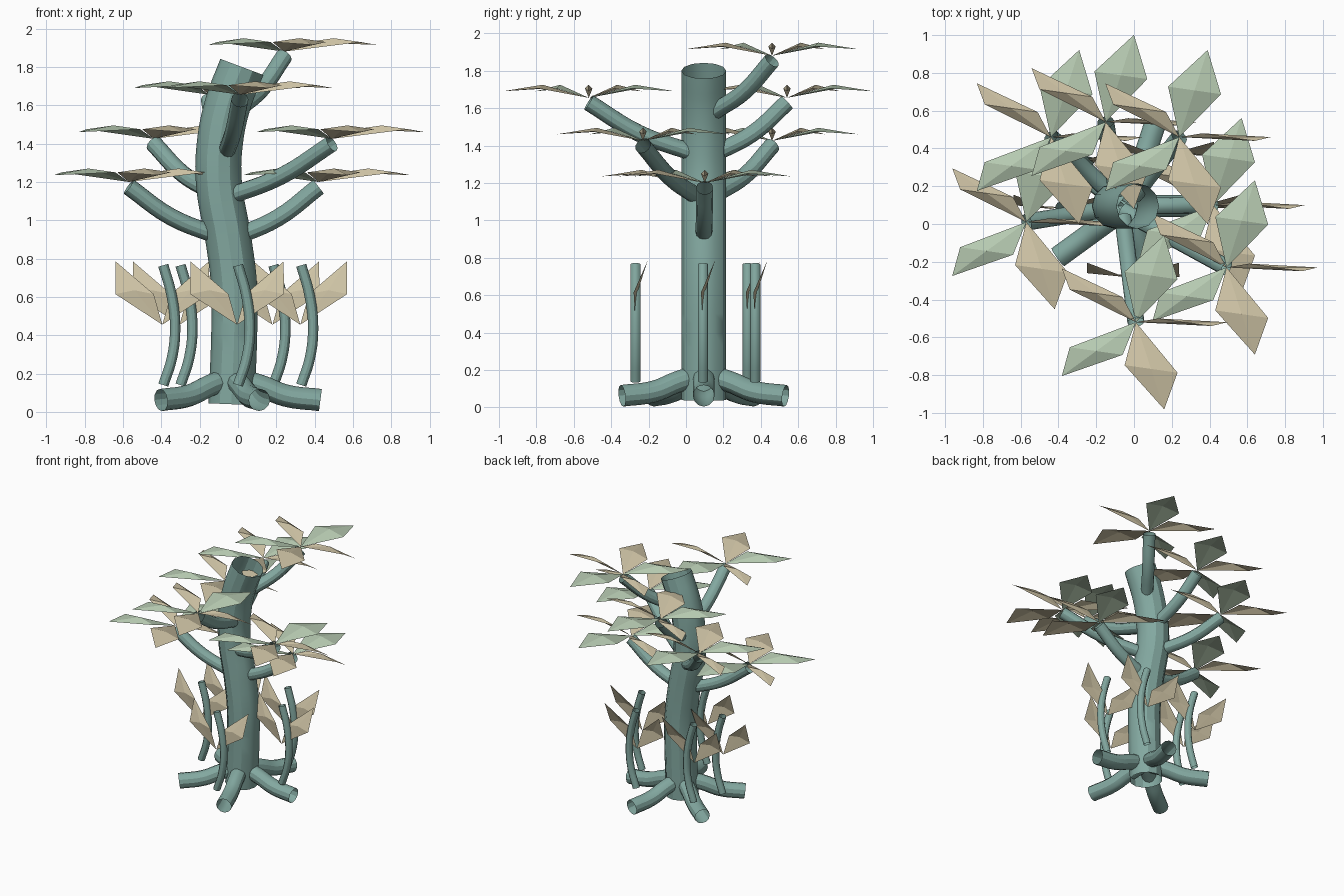
import bpy, math
from mathutils import Vector

if "Cube" in bpy.data.objects:
    bpy.data.objects.remove(bpy.data.objects["Cube"])


def material(name, rgb):
    m = bpy.data.materials.new(name)
    m.diffuse_color = (*rgb, 1)
    m.use_nodes = True
    m.node_tree.nodes["Principled BSDF"].inputs["Base Color"].default_value = m.diffuse_color
    return m


BARK = material("teal_bark", (0.225, 0.39, 0.35))
GREEN = material("pale_green", (0.47, 0.59, 0.44))
BEIGE = material("warm_beige", (0.61, 0.54, 0.37))


def tube(name, points, radius):
    """Open-ended round tube through a few path points."""
    curve = bpy.data.curves.new(name, 'CURVE')
    curve.dimensions = '3D'
    curve.bevel_depth = radius
    curve.bevel_resolution = 4
    curve.resolution_u = 5
    spline = curve.splines.new('BEZIER')
    spline.bezier_points.add(len(points) - 1)
    for bp, co in zip(spline.bezier_points, points):
        bp.co = co
        bp.handle_left_type = bp.handle_right_type = 'AUTO'
    obj = bpy.data.objects.new(name, curve)
    bpy.context.collection.objects.link(obj)
    bpy.ops.object.select_all(action='DESELECT')
    obj.select_set(True)
    bpy.context.view_layer.objects.active = obj
    bpy.ops.object.convert(target='MESH')
    obj = bpy.context.object
    obj.data.materials.clear()
    obj.data.materials.append(BARK)
    bpy.ops.object.shade_smooth_by_angle()
    return obj


def leaves(name, blades):
    """Folded kite blades; each is (base, mid, tip, half_width, colour index)."""
    verts, faces, colours = [], [], []
    for base, mid, tip, half, colour in blades:
        n = len(verts)
        drop = Vector((0, 0, -0.02))
        verts += [base, mid - half + drop, mid, mid + half + drop, tip]
        faces += [(n, n + 2, n + 1), (n, n + 3, n + 2),
                  (n + 1, n + 2, n + 4), (n + 2, n + 3, n + 4)]
        colours += [colour] * 4
    mesh = bpy.data.meshes.new(name)
    mesh.from_pydata([tuple(v) for v in verts], [], faces)
    mesh.materials.append(GREEN)
    mesh.materials.append(BEIGE)
    for poly, c in zip(mesh.polygons, colours):
        poly.material_index = c
    obj = bpy.data.objects.new(name, mesh)
    bpy.context.collection.objects.link(obj)
    return obj


CY = 0.095  # depth of the trunk axis

# Trunk: bent open tube
tube("trunk", [(x, CY, z) for x, z in (
    (-0.035, 0.04), (-0.02, 0.4), (-0.02, 0.65), (-0.05, 0.9),
    (-0.10, 1.2), (-0.095, 1.4), (-0.055, 1.6), (0.02, 1.80))], 0.12)

# Roots: five spreading tubes that flatten at the ground
for k in range(5):
    a = math.radians(72 * k)
    path = [(-0.03 + r * math.cos(a), CY + r * math.sin(a), z)
            for r, z in ((0.03, 0.17), (0.15, 0.135), (0.28, 0.085), (0.46, 0.062))]
    tube(f"root_{k + 1}", path, 0.058)

# Branches with a five-blade leaf cluster on each end: (start, cluster centre)
branches = [
    ((-0.02, 0.095, 0.91), (0.42, 0.10, 1.20)),
    ((-0.11, 0.085, 0.92), (-0.57, 0.01, 1.20)),
    ((-0.06, 0.07, 1.12), (0.49, -0.23, 1.425)),
    ((-0.12, 0.16, 1.14), (-0.44, 0.46, 1.425)),
    ((-0.06, 0.04, 1.36), (0.01, -0.52, 1.655)),
    ((-0.09, 0.16, 1.36), (-0.15, 0.54, 1.655)),
    ((0.0, 0.15, 1.58), (0.24, 0.46, 1.88)),
]
for i, (start, centre) in enumerate(branches, 1):
    s, c = Vector(start), Vector(centre)
    end = c - Vector((0, 0, 0.025))
    d = end - s
    mid = s + d * 0.52 - Vector((0, 0, 0.035))
    tube(f"branch_{i}", [s, mid, end], 0.045)
    blades = []
    for k in range(5):
        a = math.radians(72 * k)
        out = Vector((math.cos(a), math.sin(a), 0))
        blades.append((c, c + out * 0.26 + Vector((0, 0, 0.07)),
                       c + out * 0.485 + Vector((0, 0, 0.035)),
                       Vector((0.14, -0.02, 0)), 0 if k in (1, 3) else 1))
    leaves(f"leaf_cluster_{i}", blades)

# Stalks around the trunk, each with a pair of upright blades
stalks = [(0.0, -0.27), (0.33, 0.09), (-0.39, 0.09), (0.185, 0.37), (-0.30, 0.33)]
for i, (x, y) in enumerate(stalks, 1):
    tube(f"stalk_{i}", [(x, y, 0.14), (x + 0.045, y, 0.28), (x + 0.062, y, 0.44),
                        (x + 0.043, y, 0.61), (x, y, 0.765)], 0.027)
    base = Vector((x - 0.005, y, 0.455))
    blades = [(base, base + Vector((0.145 * s, 0.0, 0.18)),
               base + Vector((0.243 * s, 0.065, 0.33)),
               Vector((0.1, -0.01, 0)), 1) for s in (-1, 1)]
    leaves(f"stalk_leaves_{i}", blades)
